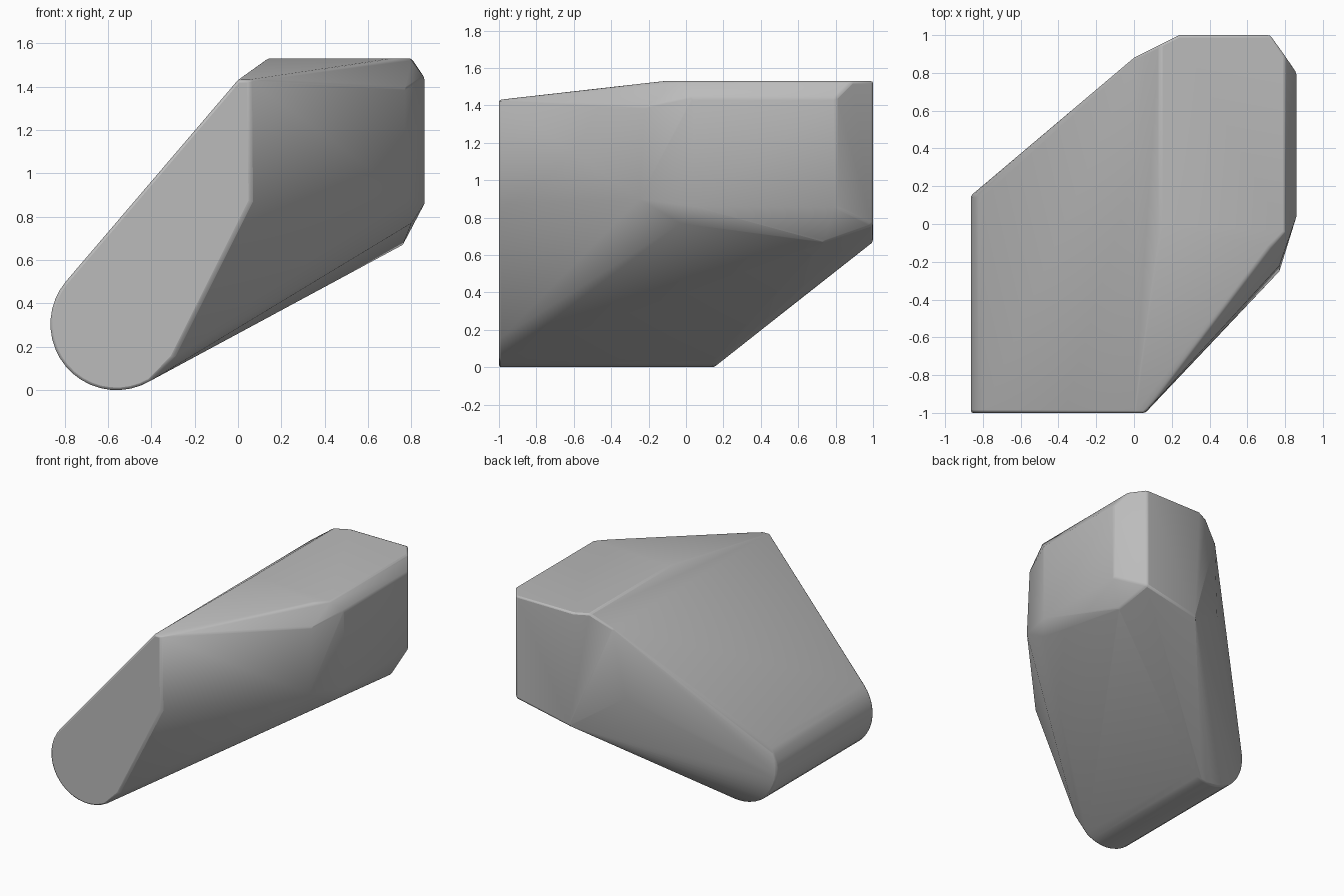
import bpy, bmesh, math

cube = bpy.data.objects.get("Cube")
if cube:
    bpy.data.objects.remove(cube)

# Stone colour
stone = bpy.data.materials.new("stone_grey")
stone.use_nodes = True
grey = (0.5, 0.5, 0.5, 1)
stone.diffuse_color = grey
stone.node_tree.nodes["Principled BSDF"].inputs["Base Color"].default_value = grey

# Rounded foot: an arc swept along y
points = []
STEPS = 18
for i in range(STEPS + 1):
    a = math.radians(140 + 160 * i / STEPS)
    x, z = -0.56 + 0.305 * math.cos(a), 0.305 + 0.305 * math.sin(a)
    points += [(x, -1, z), (x, 0.15, z)]

# Corners of the faceted body
points += [
    (0, -1, 1.43), (0.055, -1, 1.43), (0.06, -1, 0.87), (-0.3, -1, 0.15),   # front
    (0.77, -0.25, 0.9), (0.77, -0.22, 1.39), (0.8, -0.03, 0.77),           # front right corner
    (0.14, 0, 1.53), (0.72, -0.12, 1.53), (0.8, -0.04, 1.53),              # crown
    (0.14, 0.95, 1.53), (0.24, 1, 1.53), (0.8, 0.89, 1.53), (0.72, 1, 1.53),
    (0.86, 0.04, 0.86), (0.86, 0.04, 1.44), (0.86, 0.8, 0.86), (0.86, 0.8, 1.44),  # right side
    (0.76, 0.74, 0.67), (0.72, 1, 0.76), (0.28, 1, 0.67),                   # lower back
    (0, 0.88, 1.43), (-0.07, 0.82, 0.9),                                  # left back edge
]

# Wrap the corners in one convex stone
bm = bmesh.new()
for p in points:
    bm.verts.new(p)
bmesh.ops.convex_hull(bm, input=bm.verts)
bmesh.ops.delete(bm, geom=[v for v in bm.verts if not v.link_faces], context='VERTS')
bmesh.ops.dissolve_limit(bm, angle_limit=math.radians(2), verts=bm.verts, edges=bm.edges)
bmesh.ops.recalc_face_normals(bm, faces=bm.faces)
mesh = bpy.data.meshes.new("boulder")
bm.to_mesh(mesh)
bm.free()
mesh.materials.append(stone)
boulder = bpy.data.objects.new("boulder", mesh)
bpy.context.collection.objects.link(boulder)

# Slightly worn edges and soft shading
bevel = boulder.modifiers.new("worn_edges", 'BEVEL')
bevel.width = 0.012
bevel.segments = 2
bevel.limit_method = 'ANGLE'
bevel.angle_limit = math.radians(28)
bpy.context.view_layer.objects.active = boulder
boulder.select_set(True)
bpy.ops.object.shade_smooth_by_angle(angle=math.radians(35))
